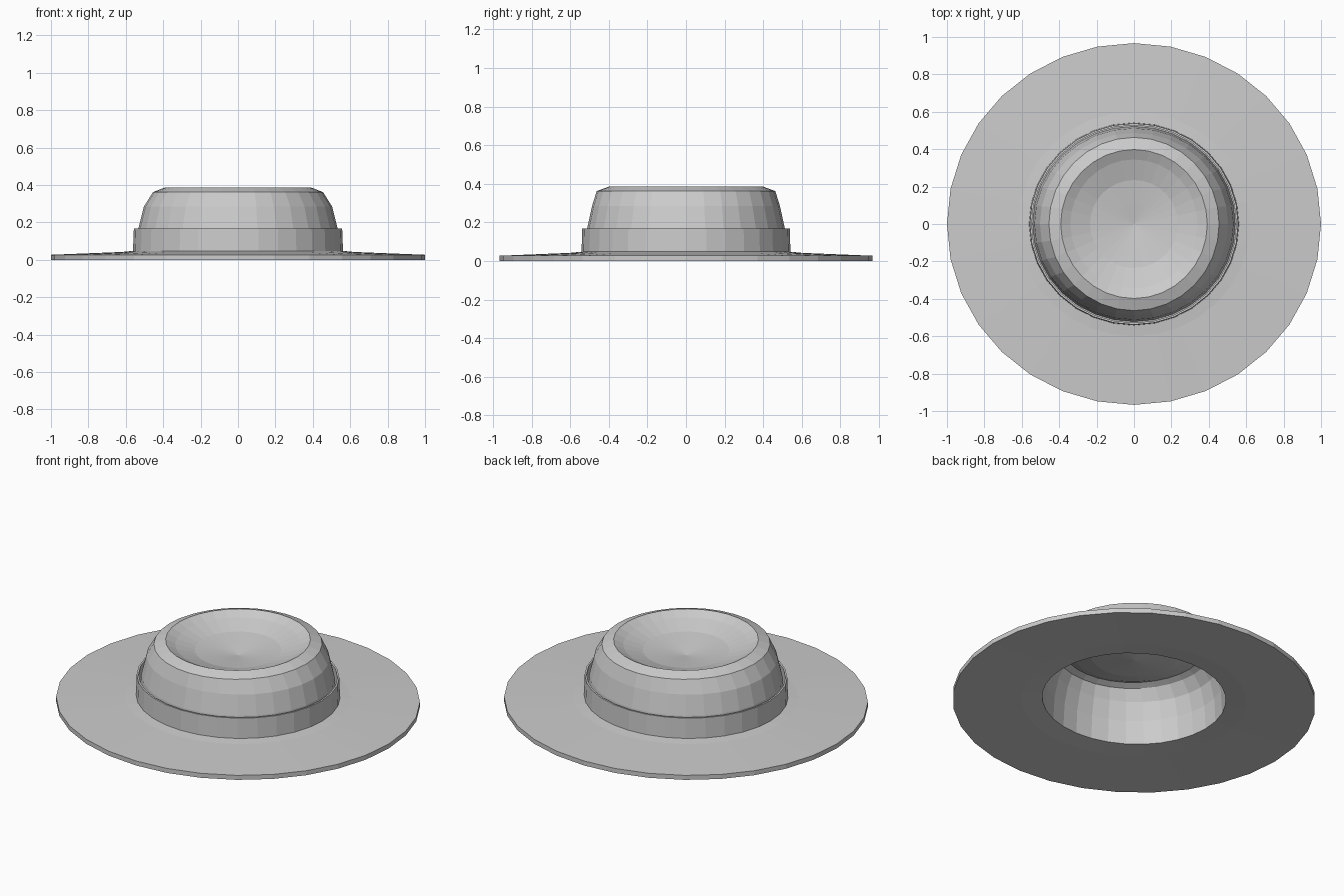
import bpy, bmesh
from math import cos, sin, pi

if "Cube" in bpy.data.objects:
    bpy.data.objects.remove(bpy.data.objects["Cube"])

SIDES = 32


def lathe(name, rings, closed=False):
    """Loft elliptical rings (rx, ry, z); a zero radius makes a pole."""
    bm = bmesh.new()
    loops = []
    for rx, ry, z in rings:
        if rx == 0:
            loops.append([bm.verts.new((0, 0, z))] * SIDES)
        else:
            loops.append([bm.verts.new((rx * cos(2 * pi * i / SIDES),
                                        ry * sin(2 * pi * i / SIDES), z))
                          for i in range(SIDES)])
    pairs = list(zip(loops, loops[1:]))
    if closed:
        pairs.append((loops[-1], loops[0]))
    for a, b in pairs:
        for i in range(SIDES):
            j = (i + 1) % SIDES
            corners = list(dict.fromkeys((a[i], a[j], b[j], b[i])))
            bm.faces.new(corners)
    bmesh.ops.recalc_face_normals(bm, faces=bm.faces)
    mesh = bpy.data.meshes.new(name)
    bm.to_mesh(mesh)
    bm.free()
    obj = bpy.data.objects.new(name, mesh)
    bpy.context.collection.objects.link(obj)
    return obj


# Hat body: dished top, crown wall and brim outside, then back up the inside
outside = [
    (0, 0, 0.292), (0.11, 0.11, 0.308), (0.235, 0.235, 0.325),
    (0.34, 0.345, 0.36), (0.392, 0.398, 0.386),
    (0.455, 0.463, 0.362), (0.503, 0.487, 0.285), (0.532, 0.512, 0.17),
    (0.542, 0.522, 0.05), (0.62, 0.60, 0.042), (1.0, 0.967, 0.027),
]
inside = [
    (1.0, 0.967, 0.0), (0.62, 0.60, 0.014), (0.508, 0.488, 0.024),
    (0.50, 0.48, 0.165), (0.473, 0.457, 0.27), (0.425, 0.432, 0.335),
    (0.39, 0.396, 0.352), (0.34, 0.345, 0.33),
    (0.235, 0.235, 0.297), (0.11, 0.11, 0.28), (0, 0, 0.264),
]
lathe("hat_body", outside + inside)

# Thin ribbon standing around the base of the crown
lathe("hat_band", [(0.562, 0.542, 0.035), (0.557, 0.538, 0.168),
                   (0.547, 0.528, 0.168), (0.552, 0.532, 0.035)], closed=True)
